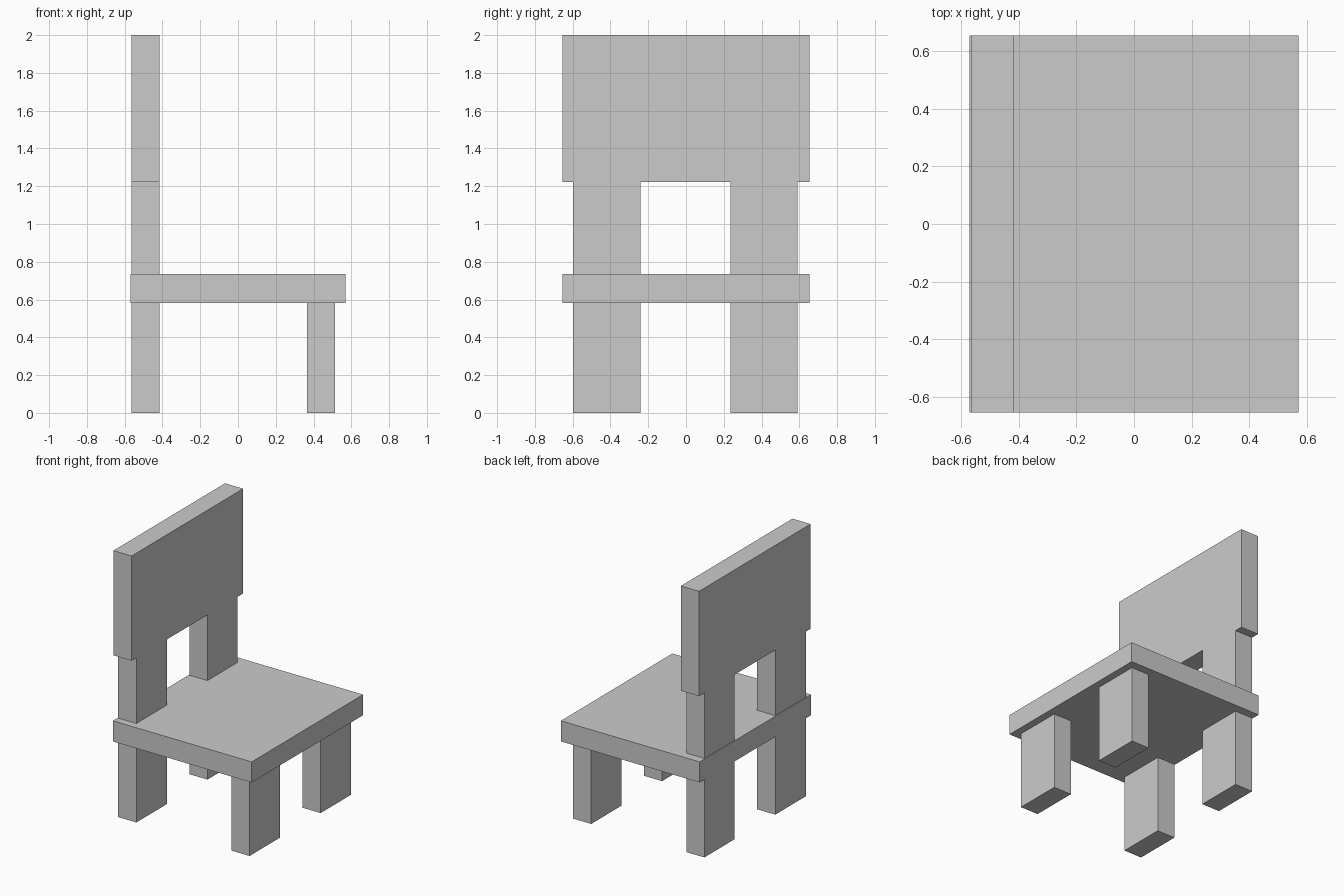
import bpy

if "Cube" in bpy.data.objects:
    bpy.data.objects.remove(bpy.data.objects["Cube"])


def box(name, x, y, z):
    """Box spanning the given (min, max) range on each axis."""
    bpy.ops.mesh.primitive_cube_add(size=1)
    obj = bpy.context.object
    obj.name = name
    obj.location = [(a + b) / 2 for a, b in (x, y, z)]
    obj.scale = [b - a for a, b in (x, y, z)]
    bpy.ops.object.transform_apply(location=True, rotation=False, scale=True)
    return obj


WIDTH = (-0.654, 0.654)
BACK_X = (-0.565, -0.416)
SEAT_BOTTOM, BACKREST_BOTTOM = 0.582, 1.222

# Seat slab and backrest panel
box("seat", (-0.57, 0.57), WIDTH, (SEAT_BOTTOM, 0.735))
box("backrest", BACK_X, WIDTH, (BACKREST_BOTTOM, 2.0))

# Front legs, and rear posts running through the seat up to the backrest
for side, y in (("right", (-0.598, -0.241)), ("left", (0.236, 0.591))):
    box(f"front_leg_{side}", (0.365, 0.514), y, (0, SEAT_BOTTOM))
    box(f"rear_post_{side}", BACK_X, y, (0, BACKREST_BOTTOM))
